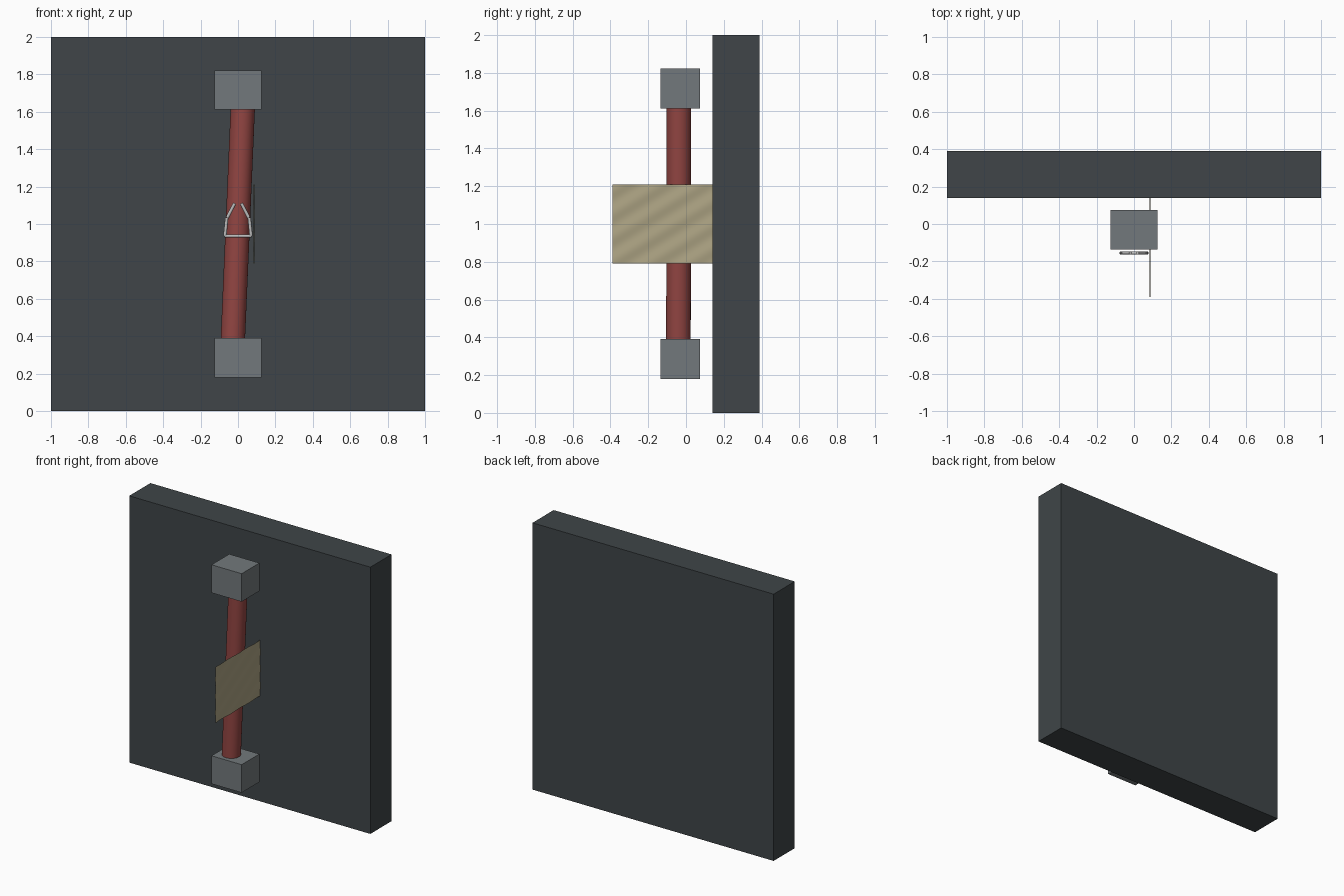
import bpy, bmesh, math
from mathutils import Vector

if "Cube" in bpy.data.objects:
    bpy.data.objects.remove(bpy.data.objects["Cube"])


def material(name, r, g, b):
    m = bpy.data.materials.new(name)
    m.diffuse_color = (r, g, b, 1)
    m.use_nodes = True
    m.node_tree.nodes["Principled BSDF"].inputs["Base Color"].default_value = m.diffuse_color
    return m


dark = material("dark_slate", 0.05, 0.06, 0.065)
steel = material("steel_grey", 0.17, 0.19, 0.2)
red = material("red", 0.29, 0.06, 0.055)
tan = material("tan", 0.42, 0.37, 0.23)
silver = material("silver", 0.5, 0.5, 0.5)


def box(name, lo, hi, mat):
    lo, hi = Vector(lo), Vector(hi)
    bpy.ops.mesh.primitive_cube_add(size=1, location=(lo + hi) / 2)
    ob = bpy.context.object
    ob.name = name
    ob.scale = hi - lo
    ob.data.materials.append(mat)
    return ob


def rod(name, a, b, radius, mat, sides):
    a, b = Vector(a), Vector(b)
    bpy.ops.mesh.primitive_cylinder_add(vertices=sides, radius=radius,
                                        depth=(b - a).length, location=(a + b) / 2)
    ob = bpy.context.object
    ob.name = name
    ob.rotation_mode = 'QUATERNION'
    ob.rotation_quaternion = (b - a).to_track_quat('Z', 'Y')
    ob.data.materials.append(mat)
    bpy.ops.object.shade_smooth_by_angle(angle=math.radians(40))
    return ob


# wall slab
box("wall", (-1, 0.14, 0), (1, 0.39, 2), dark)

# end blocks holding the pole
for name, z in (("lower_block", 0.18), ("upper_block", 1.612)):
    box(name, (-0.125, -0.135, z), (0.125, 0.075, z + 0.21), steel)

# leaning pole
rod("pole", (-0.028, -0.04, 0.37), (0.026, -0.038, 1.63), 0.065, red, 32)

# thin rippled cloth panel at the pole's side
bm = bmesh.new()
NY, NZ = 40, 32
grid = []
for i in range(NY + 1):
    y = -0.39 + 0.53 * i / NY
    row = []
    for j in range(NZ + 1):
        z = 0.79 + 0.42 * j / NZ
        ripple = 0.0025 * math.sin(50 * (z - 0.6 * y))
        row.append(bm.verts.new((0.086 + ripple, y, z)))
    grid.append(row)
for i in range(NY):
    for j in range(NZ):
        bm.faces.new((grid[i][j], grid[i + 1][j], grid[i + 1][j + 1], grid[i][j + 1]))
for f in bm.faces:
    f.smooth = True
me = bpy.data.meshes.new("flag_panel")
bm.to_mesh(me)
bm.free()
me.materials.append(tan)
panel = bpy.data.objects.new("flag_panel", me)
bpy.context.collection.objects.link(panel)

# open wire frame in front of the pole
Y = -0.155
for side, s in (("left", -1), ("right", 1)):
    rod(side + "_upper_wire", (s * 0.018, Y, 1.11), (s * 0.057, Y, 1.035), 0.009, silver, 12)
    rod(side + "_lower_wire", (s * 0.06, Y, 1.035), (s * 0.07, Y, 0.935), 0.009, silver, 12)
rod("bottom_wire", (-0.072, Y, 0.936), (0.072, Y, 0.936), 0.009, silver, 12)
